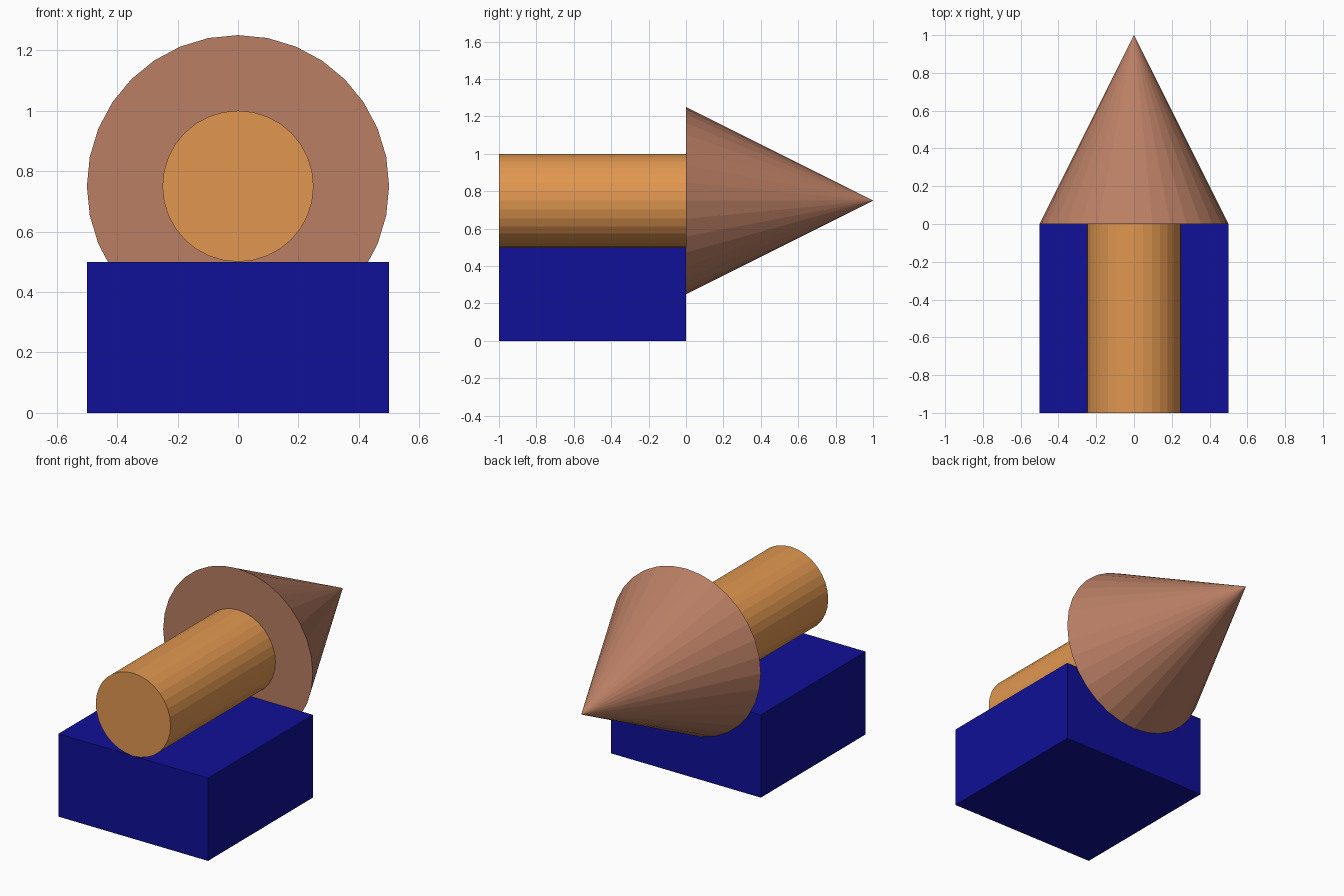
import bpy, math

if "Cube" in bpy.data.objects:
    bpy.data.objects.remove(bpy.data.objects["Cube"])


def material(name, rgb):
    m = bpy.data.materials.new(name)
    m.diffuse_color = (*rgb, 1.0)
    m.use_nodes = True
    m.node_tree.nodes["Principled BSDF"].inputs["Base Color"].default_value = m.diffuse_color
    return m


def finish(name, mat):
    obj = bpy.context.object
    obj.name = name
    obj.data.materials.append(mat)
    bpy.ops.object.transform_apply(location=False, rotation=True, scale=True)
    return obj


blue = material("deep blue", (0.005, 0.005, 0.31))
orange = material("warm orange", (0.75, 0.31, 0.08))
brown = material("clay brown", (0.49, 0.21, 0.127))

SIDES = 32
AXIS_Z = 0.75                        # height of the shared axis of rod and tip
ALONG_Y = (-math.pi / 2, 0, 0)       # turns +z towards +y

# Base block
bpy.ops.mesh.primitive_cube_add(size=1, location=(0, -0.5, 0.25))
bpy.context.object.scale = (1, 1, 0.5)
finish("base_block", blue)

# Round rod resting on the block
bpy.ops.mesh.primitive_cylinder_add(vertices=SIDES, radius=0.25, depth=1,
                                    location=(0, -0.5, AXIS_Z), rotation=ALONG_Y)
finish("rod", orange)

# Pointed tip in front of the rod
bpy.ops.mesh.primitive_cone_add(vertices=SIDES, radius1=0.5, radius2=0, depth=1,
                                location=(0, 0.5, AXIS_Z), rotation=ALONG_Y)
finish("pointed_tip", brown)
